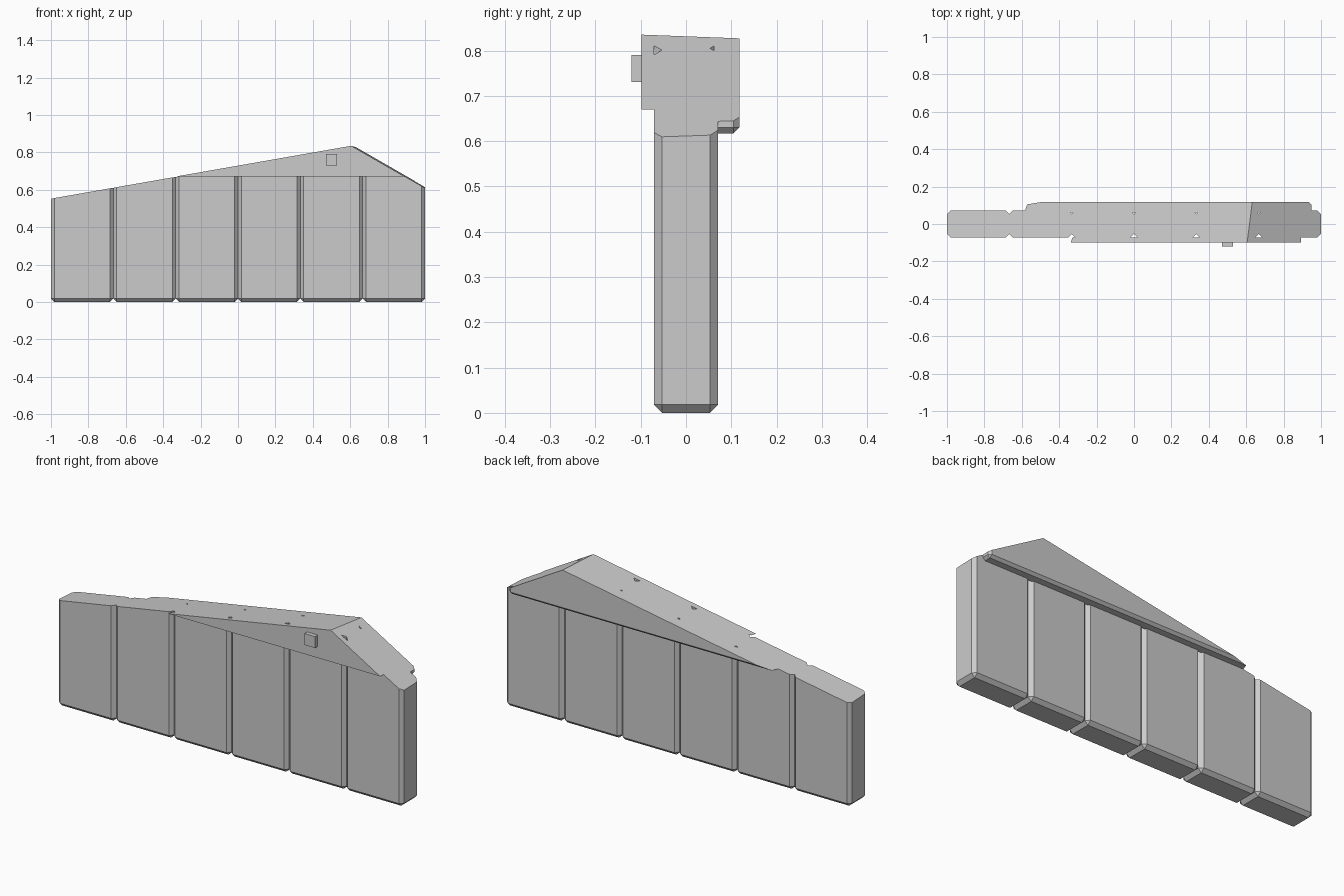
import bpy, bmesh
from mathutils import Vector

cube = bpy.data.objects.get("Cube")
if cube:
    bpy.data.objects.remove(cube, do_unlink=True)

grey = bpy.data.materials.new("plain_grey")
grey.use_nodes = True
grey.diffuse_color = (0.6, 0.6, 0.6, 1)
grey.node_tree.nodes["Principled BSDF"].inputs["Base Color"].default_value = grey.diffuse_color

# The two sloping top cuts meet at this point on the front face
PEAK = Vector((0.605, -0.098, 0.835))
SLOPES = [Vector((-0.175, 0.06, 1)), Vector((0.575, -0.035, 1))]


def board(name, low, high, bevel=0, rule=None, sloped=True):
    """Box with chosen edges chamfered and its top trimmed to the slopes."""
    low, high = Vector(low), Vector(high)
    bm = bmesh.new()
    bmesh.ops.create_cube(bm, size=1)
    for v in bm.verts:
        v.co = [low[i] if v.co[i] < 0 else high[i] for i in range(3)]
    if bevel:
        edges = [e for e in bm.edges if rule(*((e.verts[0].co + e.verts[1].co) / 2))]
        bmesh.ops.bevel(bm, geom=edges, offset=bevel, offset_type='OFFSET',
                        segments=1, profile=0.5, affect='EDGES')
    if sloped:
        for normal in SLOPES:
            cut = bmesh.ops.bisect_plane(
                bm, geom=bm.verts[:] + bm.edges[:] + bm.faces[:],
                plane_co=PEAK, plane_no=normal, clear_outer=True)
            rim = [g for g in cut["geom_cut"] if isinstance(g, bmesh.types.BMEdge)]
            if len(rim) > 2:
                bmesh.ops.holes_fill(bm, edges=rim)
    bmesh.ops.recalc_face_normals(bm, faces=bm.faces[:])
    mesh = bpy.data.meshes.new(name)
    bm.to_mesh(mesh)
    bm.free()
    mesh.materials.append(grey)
    obj = bpy.data.objects.new(name, mesh)
    bpy.context.scene.collection.objects.link(obj)
    return obj


# Six upright planks, chamfered everywhere except the trimmed top
COUNT = 6
width = 2 / COUNT
for i in range(COUNT):
    x = -1 + i * width
    board(f"plank_{i + 1}", (x, -0.071, 0), (x + width, 0.071, 1), 0.018,
          lambda x, y, z: z < 0.9)

# Front panel covering the upper triangle
board("front_panel", (-0.5, -0.098, 0.67), (1, -0.071, 1))

# Rear panel, chamfered along its outer bottom, ends and back corners
board("rear_panel", (-0.75, 0.062, 0.617), (0.948, 0.118, 1), 0.013,
      lambda x, y, z: z < 0.9 and y > 0.07)

# Small square block on the front panel
board("front_block", (0.47, -0.12, 0.73), (0.53, -0.09, 0.79), sloped=False)
